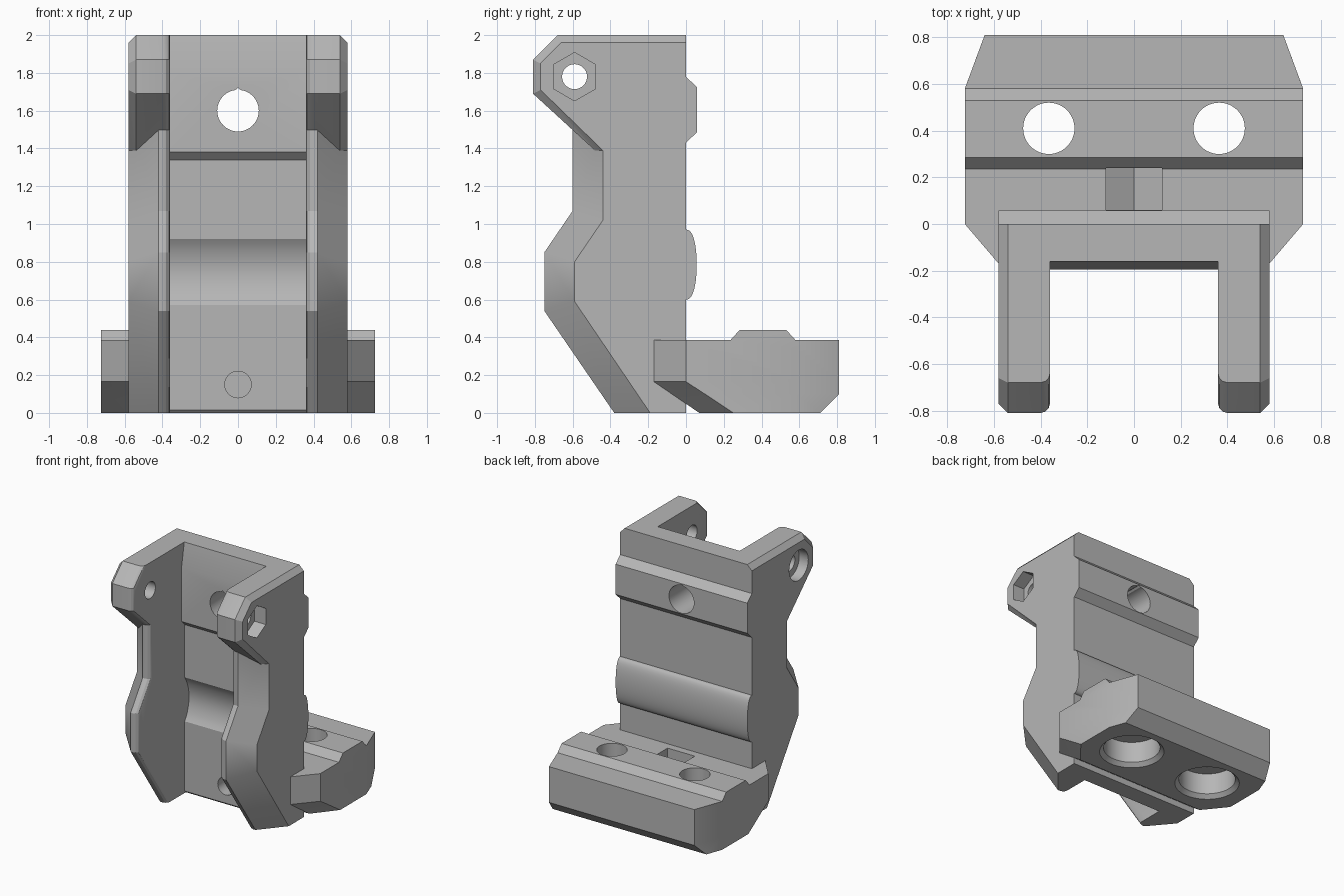
import bpy, bmesh, math

if "Cube" in bpy.data.objects:
    bpy.data.objects.remove(bpy.data.objects["Cube"])

grey = bpy.data.materials.new("plain_grey")
grey.use_nodes = True
COLOUR = (0.47, 0.47, 0.47, 1)
grey.diffuse_color = COLOUR
grey.node_tree.nodes["Principled BSDF"].inputs["Base Color"].default_value = COLOUR


def finish(bm, name):
    bmesh.ops.recalc_face_normals(bm, faces=bm.faces)
    mesh = bpy.data.meshes.new(name)
    bm.to_mesh(mesh)
    bm.free()
    mesh.materials.append(grey)
    ob = bpy.data.objects.new(name, mesh)
    bpy.context.scene.collection.objects.link(ob)
    return ob


def loft(name, loops):
    """Solid through matching closed loops of 3D points."""
    bm = bmesh.new()
    rings = [[bm.verts.new(p) for p in loop] for loop in loops]
    n = len(rings[0])
    for a, b in zip(rings, rings[1:]):
        for i in range(n):
            j = (i + 1) % n
            bm.faces.new((a[i], a[j], b[j], b[i]))
    bm.faces.new(rings[0])
    bm.faces.new(rings[-1])
    bmesh.ops.triangulate(bm, faces=[f for f in bm.faces if len(f.verts) == 4])
    return finish(bm, name)


def along_x(name, profile, x0, x1):
    return loft(name, [[(x, y, z) for y, z in profile] for x in (x0, x1)])


def along_y(name, profile, y0, y1):
    return loft(name, [[(x, y, z) for x, z in profile] for y in (y0, y1)])


def ring(cu, cv, r, n=48, start=0.0):
    return [(cu + r * math.cos(start + math.tau * i / n),
             cv + r * math.sin(start + math.tau * i / n)) for i in range(n)]


def combine(target, other, operation):
    mod = target.modifiers.new("combine", "BOOLEAN")
    mod.operation = operation
    mod.solver = "EXACT"
    mod.object = other
    bpy.context.view_layer.update()
    deps = bpy.context.evaluated_depsgraph_get()
    mesh = bpy.data.meshes.new_from_object(target.evaluated_get(deps))
    target.modifiers.clear()
    target.data = mesh
    bpy.data.objects.remove(other)


# Back wall core, later shaped by the channel cut
body = along_x("bracket_body", [(-0.25, 0), (0, 0), (0, 2), (-0.25, 2)], -0.45, 0.45)
solids, cutters = [], []

# Side arms and hooks: inner edge rounded, outer edge chamfered
ARM_IN = [(0, 0), (-.38, 0), (-.75, .54), (-.75, .85), (-.6, 1.07), (-.6, 1.6), (0, 1.6)]
ARM_OUT = [(0, 0), (-.19, 0), (-.59, .59), (-.59, .8), (-.44, 1.02), (-.44, 1.6), (0, 1.6)]
HOOK_IN = [(0, 1.36), (-.45, 1.36), (-.81, 1.69), (-.81, 1.87), (-.68, 2), (0, 2)]
HOOK_OUT = [(0, 1.38), (-.43, 1.38), (-.77, 1.71), (-.77, 1.85), (-.66, 1.96), (0, 1.96)]
ROUNDING = [(0.36, 0.04), (0.366, 0.02), (0.38, 0.006), (0.40, 0)]


def arm_part(name, side, inner, outer, edge_x):
    loops = [[(side * x, y + (s if y < -0.3 else 0), z) for y, z in inner]
             for x, s in ROUNDING]
    loops.append([(side * edge_x, y, z) for y, z in inner])
    loops.append([(side * 0.58, y, z) for y, z in outer])
    return loft(name, loops)


for side in (-1, 1):
    solids.append(arm_part("arm", side, ARM_IN, ARM_OUT, 0.42))
    solids.append(arm_part("hook", side, HOOK_IN, HOOK_OUT, 0.54))

# Ribs across the back
solids.append(along_x("upper_rib", [(-.05, 1.43), (0, 1.43), (.057, 1.485), (.057, 1.725),
                                    (0, 1.78), (-.05, 1.78)], -.58, .58))
curve = [(0.057 * math.cos(a) ** 0.8, 0.785 + 0.185 * math.sin(a))
         for a in [math.radians(d) for d in range(-85, 86, 10)]]
solids.append(along_x("round_rib", [(-.05, .6), (0, .6)] + curve + [(0, .97), (-.05, .97)],
                      -.58, .58))


# Foot plate with bevelled underside
def foot_loop(front, side, rear, rear_x, z):
    half = [(.58, front), (.725, side), (.725, .58), (rear_x, rear)]
    return [(x, y, z) for x, y in half] + [(-x, y, z) for x, y in reversed(half)]


solids.append(loft("foot", [foot_loop(.07, .25, .71, .677, 0),
                            foot_loop(-.075, .10, .81, .64, .1),
                            foot_loop(-.17, 0, .81, .64, .165),
                            foot_loop(-.17, 0, .81, .64, .385)]))
solids.append(along_x("foot_rib", [(.235, .34), (.235, .385), (.285, .44), (.53, .44),
                                   (.58, .385), (.58, .34)], -.725, .725))

# Channel between the arms, following the inner wall shape
groove = [(-.155 + .055 * math.sin(math.pi * i / 12) ** 0.8, .57 + .35 * i / 12)
          for i in range(13)]
cutters.append(along_x("channel", [(-1, -.1), (-.14, -.1), (-.14, 0), (-.155, .015)] + groove
                       + [(-.155, 1.34), (-.195, 1.38), (-.195, 1.81), (-.16, 2),
                          (-.16, 2.1), (-1, 2.1)], -.361, .361))

# Wall holes and nut slot
tear = [(0, 1.72) if i == 12 else p for i, p in enumerate(ring(0, 1.6, .11))]
cutters.append(along_y("wall_hole", tear, -.4, .2))
cutters.append(along_y("low_hole", ring(0, .15, .07), -.4, .15))
cutters.append(along_y("nut_slot", [(-.12, .5), (-.12, .08), (0, .012), (.12, .08), (.12, .5)],
                       .06, .24))

# Foot holes with wide chamfered recess underneath
for side in (-1, 1):
    cx = side * 0.365
    steps = [(.26, -.02), (.21, .03), (.21, .2), (.11, .2), (.11, .6)]
    cutters.append(loft("foot_hole", [[(x, y, z) for x, y in ring(cx, .41, r)]
                                      for r, z in steps]))

# Hook pin hole, hexagonal pocket on one side, round pocket on the other
cutters.append(along_x("pin_hole", ring(-.59, 1.78, .066), -.8, .8))
cutters.append(along_x("hex_pocket", ring(-.59, 1.78, .128, 6, math.pi / 6), .48, .8))
cutters.append(along_x("round_pocket", ring(-.59, 1.78, .12), -.8, -.5))

for part in solids:
    combine(body, part, "UNION")
for part in cutters:
    combine(body, part, "DIFFERENCE")

bpy.ops.object.select_all(action="DESELECT")
body.select_set(True)
bpy.context.view_layer.objects.active = body
bpy.ops.object.shade_smooth_by_angle(angle=math.radians(25))
